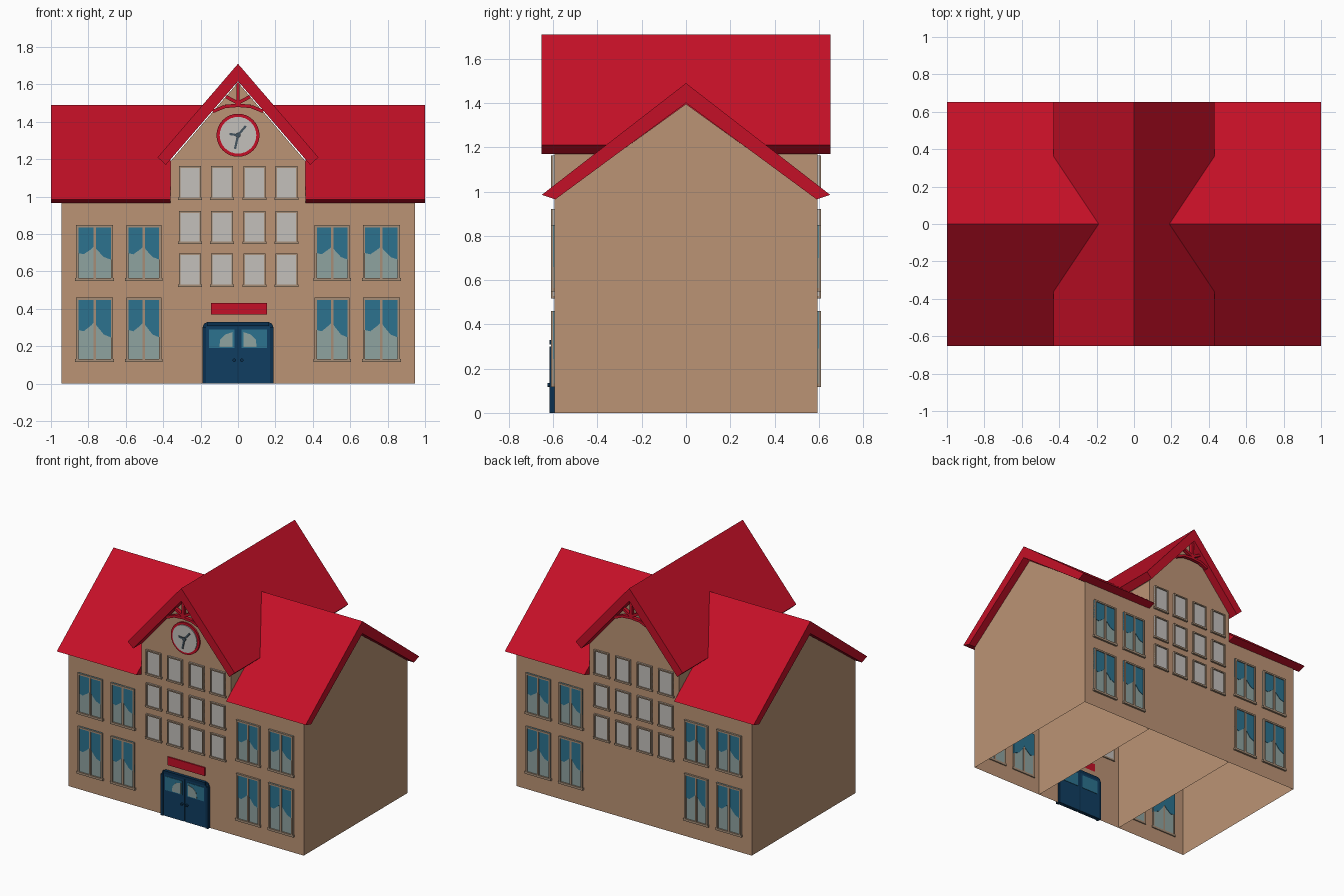
import bpy, bmesh, math
from mathutils import Vector

cube = bpy.data.objects.get("Cube")
if cube:
    bpy.data.objects.remove(cube, do_unlink=True)


def material(name, rgb):
    m = bpy.data.materials.new(name)
    m.use_nodes = True
    m.diffuse_color = (*rgb, 1)
    bsdf = next(n for n in m.node_tree.nodes if n.type == 'BSDF_PRINCIPLED')
    bsdf.inputs["Base Color"].default_value = (*rgb, 1)
    return m


TAN = material("wall tan", (.50, .295, .178))
RED = material("roof red", (.55, .005, .02))
FRAME = material("window frame", (.38, .27, .185))
BLUE = material("glass blue", (.025, .17, .275))
PALE = material("glass pale", (.275, .366, .352))
WHITE = material("light pane", (.55, .525, .50))
NAVY = material("door blue", (.005, .048, .12))
DARK = material("door trim", (.003, .03, .08))
GREY = material("clock hand", (.06, .09, .115))

WALL = .595            # facade distance from the centre
TOWER = .36            # half width of the central block
parts = {}


def solid(part, mat, profile, axis, a, b, skip=None):
    """Extrude a 2D profile along x or y; drop faces that point along skip."""
    bm = parts.setdefault(part, (bmesh.new(), mat))[0]

    def place(p, t):
        return (t, p[0], p[1]) if axis == 'x' else (p[0], t, p[1])
    ends = [[bm.verts.new(place(p, t)) for p in profile] for t in (a, b)]
    n = len(profile)
    faces = [bm.faces.new(ends[0]), bm.faces.new(ends[1][::-1])]
    for i in range(n):
        j = (i + 1) % n
        faces.append(bm.faces.new((ends[0][j], ends[0][i], ends[1][i], ends[1][j])))
    bmesh.ops.recalc_face_normals(bm, faces=faces)
    for d in skip or ():
        gone = [f for f in faces if f.is_valid and f.normal.dot(Vector(d)) > .99]
        bmesh.ops.delete(bm, geom=gone, context='FACES')
    return bm


def plate(part, mat, s, pts, near, far):
    """Plate on the front (s=1) or back (s=-1) facade, offsets from the wall."""
    solid(part, mat, [(x * s, z) for x, z in pts], 'y', -s * (WALL + near), -s * (WALL + far))


def rect(x0, x1, z0, z1):
    return [(x0, z0), (x1, z0), (x1, z1), (x0, z1)]


def bar(p, q, w):
    p, q = Vector(p), Vector(q)
    d = (q - p).normalized() * w / 2
    n = Vector((-d.y, d.x))
    return [p + n, p - n, q - n, q + n]


def disc(c, r, n=32):
    return [(c[0] + r * math.cos(i * math.tau / n), c[1] + r * math.sin(i * math.tau / n))
            for i in range(n)]


def window_frame(part, s, x0, x1, z0, z1, w=.012):
    for r in (rect(x0, x0 + w, z0, z1), rect(x1 - w, x1, z0, z1), rect(x0, x1, z1 - w, z1),
              rect(x0 - .006, x1 + .006, z0 - .004, z0 + w)):
        plate(part, FRAME, s, r, -.008, .014)


def wing_window(s, x0, x1, z0, z1):
    side = "front" if s > 0 else "back"
    plate(side + "_wing_glass", PALE, s, rect(x0, x1, z0, z1), -.006, .004)
    # darker curved upper part of the glass
    edge = [(0, .5), (.2, .47), (.4, .56), (.5, .62), (.55, .56), (.75, .42), (1, .36)]
    curve = [(x0 + u * (x1 - x0), z0 + v * (z1 - z0)) for u, v in edge]
    plate(side + "_wing_glass_tint", BLUE, s, curve + [(x1, z1), (x0, z1)], -.009, .007)
    window_frame(side + "_wing_window_frames", s, x0, x1, z0, z1)
    mid = (x0 + x1) / 2
    plate(side + "_wing_window_frames", FRAME, s, rect(mid - .007, mid + .007, z0, z1), -.008, .012)


# Walls: hollow gabled shells, open underneath
solid("tower_walls", TAN, [(-TOWER, 0), (TOWER, 0), (TOWER, 1.19), (0, 1.61), (-TOWER, 1.19)],
      'y', -WALL, WALL, [(0, 0, -1)])
wing = [(-WALL, 0), (WALL, 0), (WALL, .966), (0, 1.396), (-WALL, .966)]
for s, name in ((1, "left"), (-1, "right")):
    solid(name + "_wing_walls", TAN, wing, 'x', s * TOWER, s * .945, [(0, 0, -1), (-s, 0, 0)])

# Roofs
wing_roof = [(.652, .985), (0, 1.49), (-.652, .985), (-.59, .965), (0, 1.40), (.59, .965)]
for s, name in ((1, "left"), (-1, "right")):
    solid(name + "_wing_roof", RED, wing_roof, 'x', s * TOWER, s)
    # valley piece, trimmed along the slope of the tower roof
    bm = solid(name + "_roof_valley", RED, wing_roof, 'x', s * .1, s * TOWER)
    bmesh.ops.bisect_plane(bm, geom=bm.verts[:] + bm.edges[:] + bm.faces[:],
                           plane_co=(0, 0, 1.66), plane_no=(s * .761, 0, .648), clear_inner=True)
solid("tower_roof", RED, [(.43, 1.21), (0, 1.71), (-.43, 1.21), (-.386, 1.17), (0, 1.617), (.386, 1.17)],
      'y', -.652, .652)

# Both facades
for s, side in ((1, "front"), (-1, "back")):
    for m in (1, -1):
        for a, b in ((.41, .597), (.668, .865)):
            for z0, z1 in ((.12, .46), (.553, .848)):
                wing_window(s, min(a * m, b * m), max(a * m, b * m), z0, z1)
    for cx in (-.257, -.086, .088, .259):
        for z0, z1 in ((.52, .697), (.75, .922), (.985, 1.163)):
            box = (cx - .059, cx + .059, z0, z1)
            plate(side + "_tower_panes", WHITE, s, rect(*box), -.006, .006)
            window_frame(side + "_tower_window_frames", s, *box, w=.009)
    # Gable truss
    truss = [((0, 1.48), (0, 1.61))]
    for m in (1, -1):
        truss += [((0, 1.488), (m * .07, 1.482)), ((m * .07, 1.482), (m * .135, 1.455)),
                  ((0, 1.5), (m * .065, 1.535))]
    for p, q in truss:
        plate(side + "_gable_truss", RED, s, bar(p, q, .018), .015, .04)

# Entrance door
def door_outline(w, h, c):
    return [(-w, 0), (w, 0), (w, h - c), (w - c * .3, h - c * .3), (w - c, h),
            (c - w, h), (c * .3 - w, h - c * .3), (-w, h - c)]


plate("door_frame", DARK, 1, door_outline(.19, .33, .03), -.01, .01)
for m in (1, -1):
    plate("door_leaves", NAVY, 1, rect(*sorted((m * .004, m * .172)), 0, .305), -.012, .016)
    plate("door_frame", DARK, 1, rect(*sorted((m * .172, m * .19)), 0, .3), .01, .022)
    plate("door_glass", BLUE, 1, rect(*sorted((m * .02, m * .155)), .19, .29), -.015, .019)
    plate("door_glass_shine", PALE, 1,
          [(m * x, z) for x, z in ((.03, .195), (.1, .195), (.095, .235), (.07, .262), (.03, .275))],
          .015, .021)
    plate("door_knobs", DARK, 1, disc((m * .02, .125), .009, 12), .016, .03)
plate("door_frame", DARK, 1, rect(-.165, .165, .308, .33), .01, .022)

# Blank sign board over the door
plate("sign_board", RED, 1, rect(-.145, .155, .37, .43), 0, .009)

# Clock
centre = (0, 1.328)
plate("clock_rim", RED, 1, disc(centre, .115), -.005, .012)
plate("clock_face", WHITE, 1, disc(centre, .098), -.008, .018)
for q in ((.042, 1.378), (-.016, 1.255), (-.045, 1.335)):
    plate("clock_hands", GREY, 1, bar(centre, q, .012), .018, .024)
plate("clock_hands", GREY, 1, disc(centre, .014, 12), .018, .027)

# Turn the collected shapes into objects
for name, (bm, mat) in parts.items():
    mesh = bpy.data.meshes.new(name)
    bm.to_mesh(mesh)
    bm.free()
    mesh.materials.append(mat)
    bpy.context.scene.collection.objects.link(bpy.data.objects.new(name, mesh))
